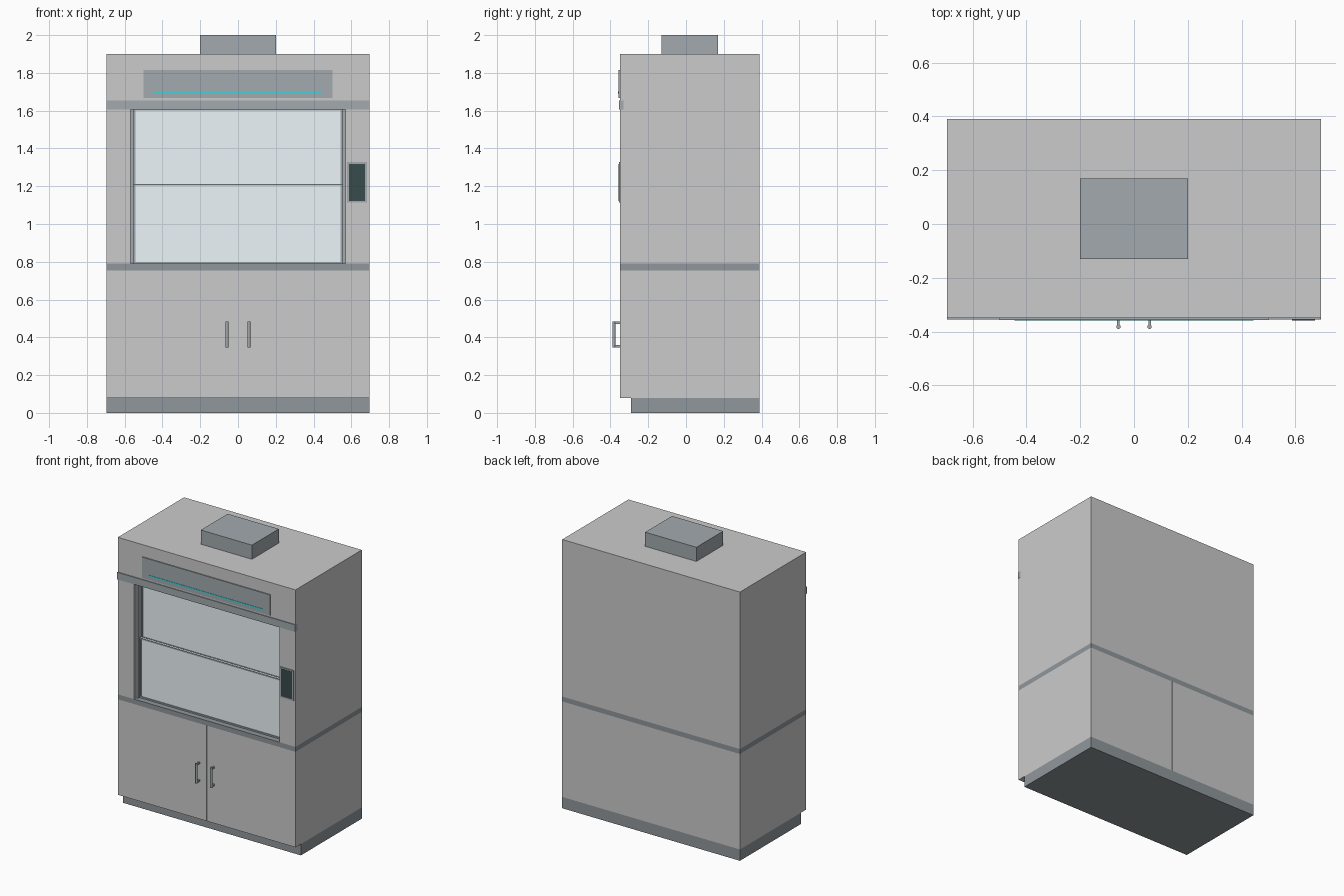
import bpy, bmesh
from mathutils import Matrix, Vector

if "Cube" in bpy.data.objects:
    bpy.data.objects.remove(bpy.data.objects["Cube"])


def material(name, rgb):
    m = bpy.data.materials.new(name)
    m.diffuse_color = (*rgb, 1)
    m.use_nodes = True
    m.node_tree.nodes["Principled BSDF"].inputs["Base Color"].default_value = m.diffuse_color
    return m


TRIM = material("trim_grey", (0.36, 0.40, 0.42))
DARK = material("dark_grey", (0.28, 0.31, 0.33))
GLASS = material("glass", (0.85, 0.92, 0.95))
SCREEN = material("screen", (0.04, 0.07, 0.07))
CYAN = material("cyan_light", (0.05, 0.65, 0.70))


def finish(name, bm, mat):
    me = bpy.data.meshes.new(name)
    bm.to_mesh(me)
    bm.free()
    ob = bpy.data.objects.new(name, me)
    bpy.context.collection.objects.link(ob)
    if mat:
        me.materials.append(mat)
    return ob


def add_box(bm, x, y, z):
    lo, hi = Vector((x[0], y[0], z[0])), Vector((x[1], y[1], z[1]))
    bmesh.ops.create_cube(bm, size=1, matrix=Matrix.Translation((lo + hi) / 2)
                          @ Matrix.Diagonal((*(hi - lo), 1)))


def box(name, x, y, z, mat=None):
    bm = bmesh.new()
    add_box(bm, x, y, z)
    return finish(name, bm, mat)


W, F, B = 0.695, -0.35, 0.39   # half width, front and back planes
FULL = (-W, W)

# base: recessed plinth, worktop
box("plinth", FULL, (-0.29, B), (0, 0.08), DARK)
box("worktop", FULL, (F, B), (0.755, 0.79), DARK)

# left and right halves of cabinet, columns, sash tracks and handles
for side, s in (("left", -1), ("right", 1)):
    def span(a, b):
        return tuple(sorted((s * a, s * b)))
    box(side + "_cabinet", span(0.001, W), (F, B), (0.08, 0.755))
    box(side + "_column", span(0.57, W), (F, B), (0.79, 1.605))
    box(side + "_sash_track", span(0.553, 0.57), (-0.325, -0.27), (0.79, 1.605), TRIM)
    bm = bmesh.new()
    bmesh.ops.create_cone(bm, cap_ends=True, segments=16, radius1=0.008, radius2=0.008,
                          depth=0.14, matrix=Matrix.Translation((s * 0.058, -0.382, 0.415)))
    for z in (0.353, 0.477):
        add_box(bm, span(0.053, 0.063), (-0.382, F), (z - 0.006, z + 0.006))
    handle = finish(side + "_handle", bm, TRIM)
    bpy.context.view_layer.objects.active = handle
    handle.select_set(True)
    bpy.ops.object.shade_smooth_by_angle()
    handle.select_set(False)

# chamber back and header
box("back_panel", (-0.57, 0.57), (0.37, B), (0.79, 1.605))
box("header", FULL, (F, B), (1.605, 1.9))
box("header_trim", (-W - 0.001, W + 0.001), (-0.356, -0.33), (1.605, 1.655), TRIM)


# glazed sashes, the lower one running in front of the upper one
def sash(name, y, z0, z1):
    box(name + "_glass", (-0.545, 0.545), (y, y + 0.008), (z0, z1), GLASS)
    bm = bmesh.new()
    ys = (y - 0.006, y + 0.012)
    for x in ((-0.565, -0.543), (0.543, 0.565)):
        add_box(bm, x, ys, (z0, z1))
    for z in ((z0, z0 + 0.01), (z1 - 0.01, z1)):
        add_box(bm, (-0.545, 0.545), ys, z)
    finish(name + "_frame", bm, TRIM)


sash("lower_sash", -0.305, 0.79, 1.213)
sash("upper_sash", -0.284, 1.203, 1.61)

# header light panel
box("light_panel", (-0.5, 0.5), (-0.357, F), (1.668, 1.815), TRIM)
box("light_strip", (-0.445, 0.445), (-0.359, -0.356), (1.692, 1.702), CYAN)

# control display on the right column
box("display_frame", (0.577, 0.683), (-0.356, F), (1.113, 1.327), TRIM)
box("display_screen", (0.587, 0.673), (-0.358, -0.355), (1.123, 1.317), SCREEN)

# exhaust duct
box("exhaust_duct", (-0.2, 0.2), (-0.13, 0.17), (1.9, 2.0), TRIM)
